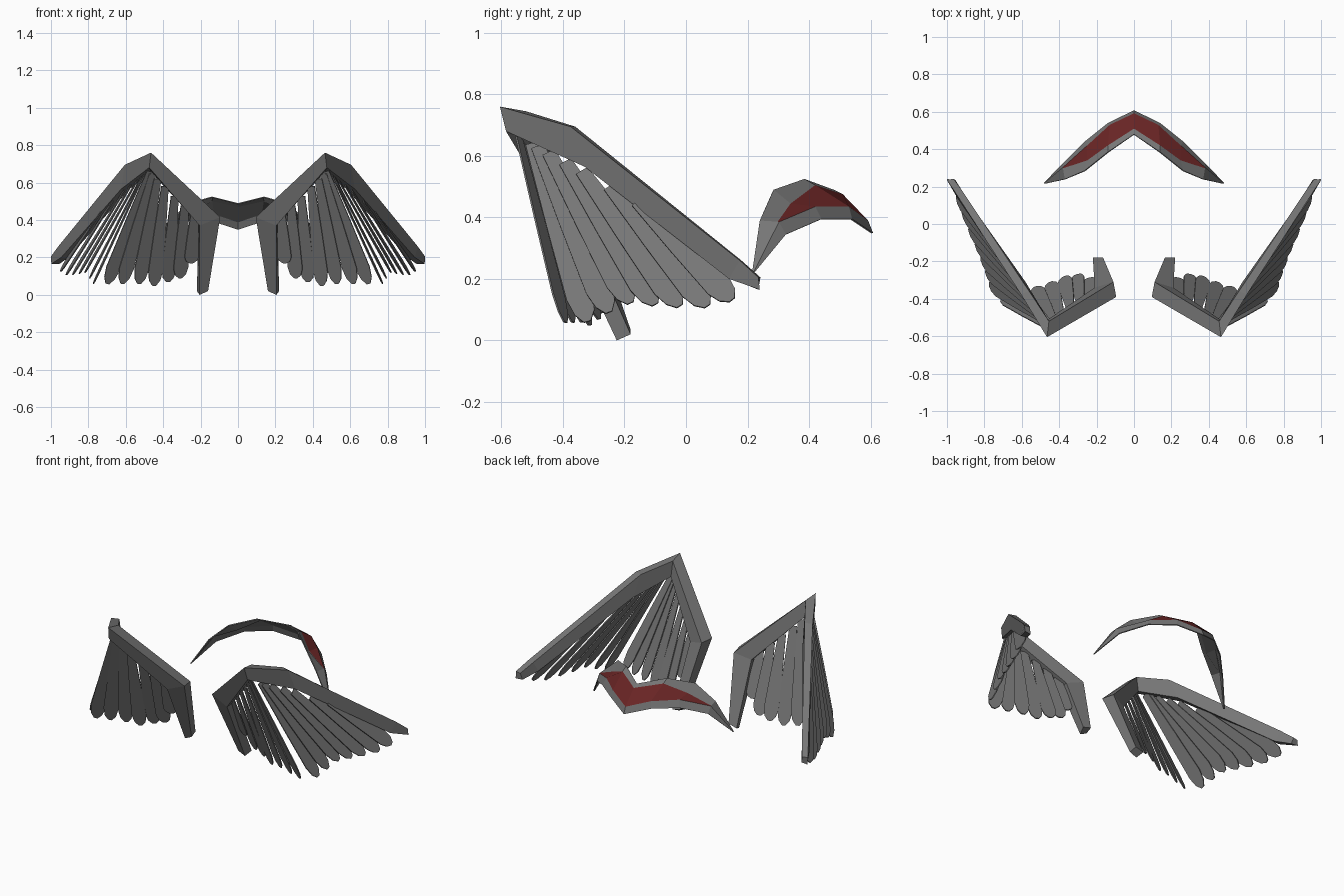
import bpy, bmesh
from mathutils import Vector, Matrix

cube = bpy.data.objects.get("Cube")
if cube:
    bpy.data.objects.remove(cube)


def material(name, rgb):
    m = bpy.data.materials.new(name)
    m.use_nodes = True
    m.diffuse_color = (*rgb, 1)
    m.node_tree.nodes["Principled BSDF"].inputs["Base Color"].default_value = (*rgb, 1)
    return m


grey = material("dark_grey", (0.18, 0.18, 0.18))
red = material("dark_red", (0.14, 0.018, 0.018))


def make_object(name, bm, mats):
    mesh = bpy.data.meshes.new(name)
    bm.to_mesh(mesh)
    bm.free()
    for m in mats:
        mesh.materials.append(m)
    obj = bpy.data.objects.new(name, mesh)
    bpy.context.collection.objects.link(obj)
    return obj


def mirror(obj):
    mod = obj.modifiers.new("mirror", 'MIRROR')
    mod.use_clip = True


def loft(bm, sections, closed):
    """Skin a list of equal-length point rows, returning (row, strip, face)."""
    rows = [[bm.verts.new(p) for p in s] for s in sections]
    n = len(rows[0])
    out = []
    for i, (a, b) in enumerate(zip(rows, rows[1:])):
        for j in range(n if closed else n - 1):
            k = (j + 1) % n
            out.append((i, j, bm.faces.new((a[j], a[k], b[k], b[j]))))
    if closed:
        bm.faces.new(rows[0])
        bm.faces.new(rows[-1])
    return out


# Wing bone: corners run top front, top back, bottom back, bottom front
bone_sections = [
    [(.16, -.225, .02), (.165, -.18, .035), (.22, -.18, .02), (.205, -.225, .0)],
    [(.095, -.39, .415), (.11, -.31, .41), (.21, -.34, .38), (.205, -.40, .37)],
    [(.465, -.605, .76), (.455, -.52, .745), (.46, -.51, .65), (.475, -.585, .68)],
    [(.605, -.375, .695), (.56, -.36, .695), (.58, -.31, .565), (.625, -.33, .565)],
    [(.96, .175, .26), (.92, .18, .26), (.905, .15, .20), (.945, .14, .20)],
    [(1.0, .235, .205), (.965, .242, .205), (.955, .235, .165), (.998, .24, .165)],
]
bm = bmesh.new()
loft(bm, bone_sections, True)
bmesh.ops.recalc_face_normals(bm, faces=bm.faces)
mirror(make_object("wing_bones", bm, [grey]))


# Feathers: tapered flat blades with blunt rounded tips
def feather(bm, root, tip, along, width, twist):
    axis = tip - root
    normal = axis.cross(along).normalized()
    normal = Matrix.Rotation(twist, 3, axis.normalized()) @ normal
    side = normal.cross(axis).normalized() * width
    half = [(0, .5), (.45, .8), (.86, 1), (.95, .75), (1, .25)]
    pts = [root + axis * t + side * w for t, w in half]
    pts += [root + axis * t - side * w for t, w in reversed(half)]
    face = bm.faces.new([bm.verts.new(p) for p in pts])
    ext = bmesh.ops.extrude_face_region(bm, geom=[face], use_keep_orig=True)
    moved = [v for v in ext["geom"] if isinstance(v, bmesh.types.BMVert)]
    bmesh.ops.translate(bm, verts=moved, vec=normal * .006)


def feather_row(name, start, end, along, width, twist, plan):
    bm = bmesh.new()
    for t, tip in plan:
        feather(bm, Vector(start).lerp(Vector(end), t), Vector(tip),
                Vector(along), width, twist)
    bmesh.ops.recalc_face_normals(bm, faces=bm.faces)
    mirror(make_object(name, bm, [grey]))


feather_row("inner_feathers", (.21, -.37, .40), (.47, -.54, .66), (.4, -.12, 0), .042, .12, [
    (.1, (.25, -.29, .17)), (.3, (.31, -.27, .09)), (.5, (.375, -.28, .07)),
    (.7, (.45, -.31, .05)), (.85, (.53, -.335, .06)), (.95, (.62, -.365, .06)),
    (1, (.70, -.39, .06))])
feather_row("outer_feathers", (.50, -.50, .64), (.74, -.14, .44), (.2, .55, 0), .044, -.25, [
    (0, (.77, -.32, .06)), (.05, (.79, -.25, .09)), (.15, (.815, -.18, .12)),
    (.3, (.845, -.10, .115)), (.45, (.88, -.02, .11)), (.7, (.915, .07, .11)),
    (.95, (.945, .15, .13))])

# Curved band: each row runs from upper edge, over the inset, to lower edge
band_sections = [
    [(0, .48, .49), (0, .51, .475), (0, .592, .39), (0, .608, .35)],
    [(.14, .385, .525), (.14, .42, .505), (.13, .53, .435), (.14, .54, .395)],
    [(.265, .285, .49), (.25, .34, .445), (.25, .42, .435), (.265, .44, .395)],
    [(.37, .24, .39), (.38, .298, .386), (.381, .302, .385), (.38, .325, .345)],
    [(.478, .215, .222), (.479, .217, .221), (.48, .219, .22), (.481, .221, .219)],
]
bm = bmesh.new()
for row, strip, face in loft(bm, band_sections, False):
    face.material_index = int(strip == 1 and row < 3)
    if face.normal.length == 0:
        face.normal_update()
bmesh.ops.recalc_face_normals(bm, faces=bm.faces)
bm.faces.ensure_lookup_table()
bm.normal_update()
if bm.faces[1].normal.z < 0:
    bmesh.ops.reverse_faces(bm, faces=bm.faces)
band = make_object("curved_band", bm, [grey, red, grey, grey])
mirror(band)
shell = band.modifiers.new("shell", 'SOLIDIFY')
shell.thickness = .006
shell.offset = -1
shell.material_offset = 2
